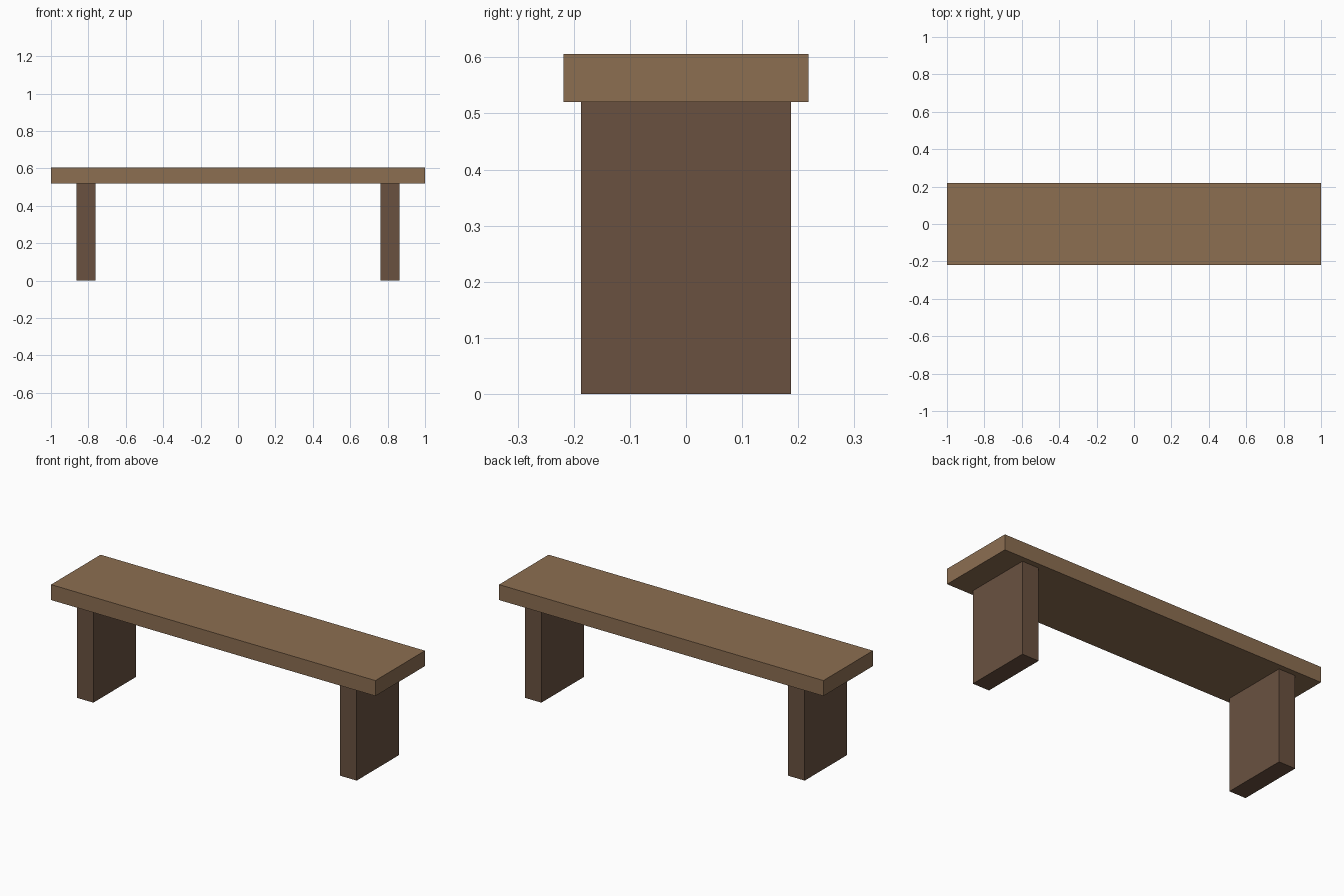
import bpy

if "Cube" in bpy.data.objects:
    bpy.data.objects.remove(bpy.data.objects["Cube"])


def material(name, rgb):
    m = bpy.data.materials.new(name)
    m.diffuse_color = (*rgb, 1.0)
    m.use_nodes = True
    m.node_tree.nodes["Principled BSDF"].inputs["Base Color"].default_value = m.diffuse_color
    return m


def box(name, lo, hi, mat):
    """Axis-aligned box between two corners."""
    bpy.ops.mesh.primitive_cube_add(size=1)
    ob = bpy.context.object
    ob.name = name
    ob.location = [(a + b) / 2 for a, b in zip(lo, hi)]
    ob.scale = [b - a for a, b in zip(lo, hi)]
    bpy.ops.object.transform_apply(location=True, rotation=False, scale=True)
    ob.data.materials.append(mat)
    return ob


light_wood = material("light wood", (0.262, 0.156, 0.083))
dark_wood = material("dark wood", (0.144, 0.083, 0.051))

# Seat plank
box("seat", (-1, -0.218, 0.52), (1, 0.218, 0.606), light_wood)

# Slab legs, one near each end
for side, cx in (("left", -0.812), ("right", 0.812)):
    box(side + "_leg", (cx - 0.051, -0.187, 0), (cx + 0.051, 0.187, 0.52), dark_wood)
